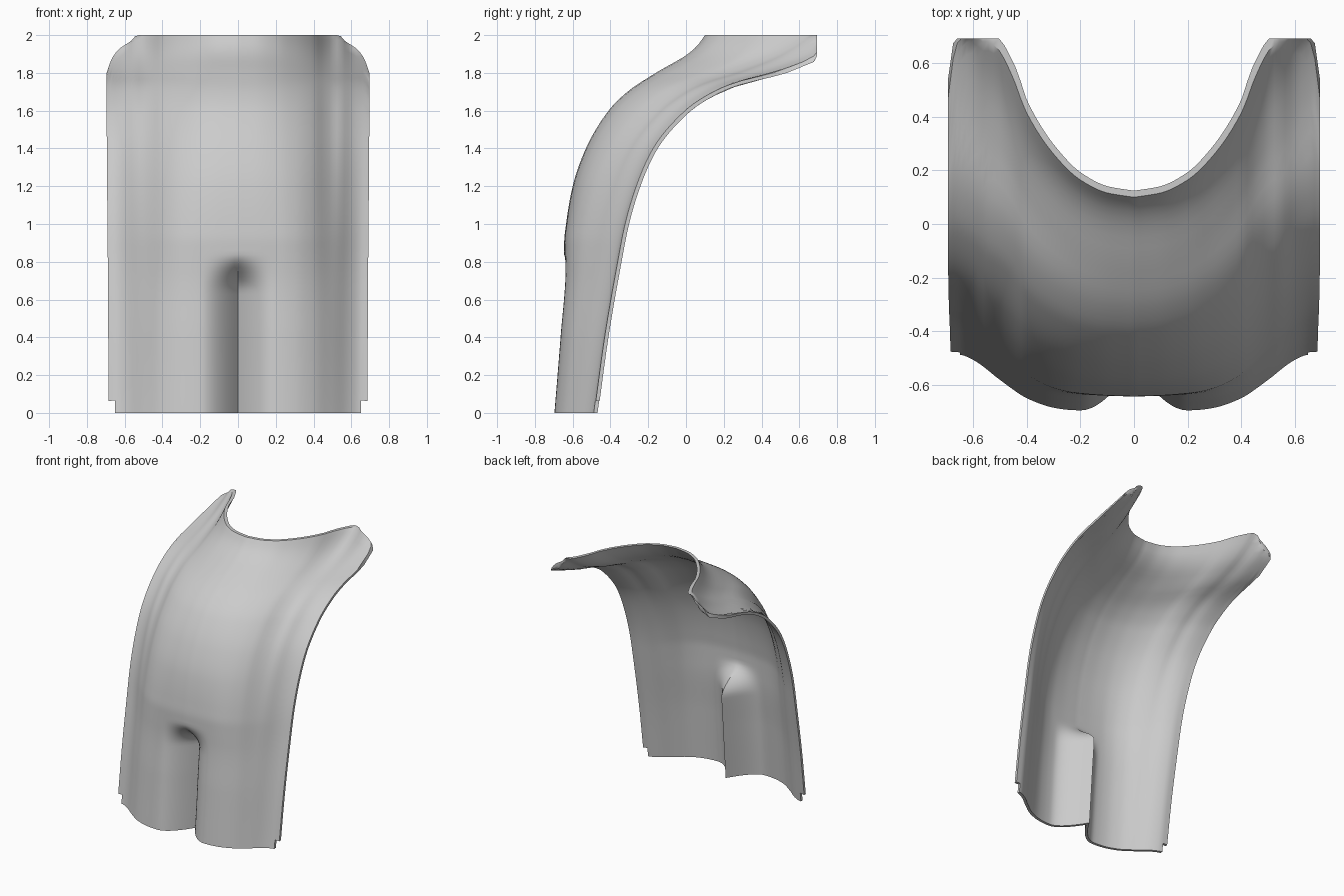
import bpy
import bmesh
import math

cube = bpy.data.objects.get("Cube")
if cube:
    bpy.data.objects.remove(cube, do_unlink=True)


def smooth_curve(points):
    """Return a function running smoothly through (position, value) points."""
    slopes = [(b[1] - a[1]) / (b[0] - a[0]) for a, b in zip(points, points[1:])]
    tangents = [slopes[0]]
    for before, after in zip(slopes, slopes[1:]):
        same_way = before * after > 0
        tangents.append(2 * before * after / (before + after) if same_way else 0)
    tangents.append(slopes[-1])

    def value(position):
        i = 0
        while i < len(points) - 2 and position > points[i + 1][0]:
            i += 1
        (start, low), (end, high) = points[i], points[i + 1]
        span = end - start
        t = min(max((position - start) / span, 0), 1)
        ease = t * t * (3 - 2 * t)
        bend = t * (1 - t) * ((1 - t) * tangents[i] - t * tangents[i + 1])
        return low + (high - low) * ease + span * bend

    return value


# Side profiles: depth at the middle and at the outer edge, by height
middle = smooth_curve([(0, -.7), (.4, -.668), (.75, -.645), (.9, -.645), (1, -.635),
                       (1.2, -.6), (1.4, -.53), (1.6, -.41), (1.7, -.31), (1.8, -.16),
                       (1.9, .01), (1.95, .065), (2, .1)])
edge = smooth_curve([(0, -.485), (.4, -.43), (.8, -.36), (1, -.32), (1.2, -.26),
                     (1.4, -.17), (1.6, 0), (1.7, .15), (1.75, .27), (1.8, .47),
                     (1.88, .7), (2, .92)])

# Cross-sections: share of the edge depth across the width, low and high
low_section = smooth_curve([(0, 0), (.23, .02), (.3, .06), (.4, .22), (.5, .53),
                            (.6, .88), (.65, .98), (.7, 1)])
high_section = smooth_curve([(0, 0), (.1, .02), (.2, .08), (.3, .2), (.4, .39),
                             (.45, .55), (.5, .67), (.54, .72), (.6, .86), (.7, 1)])

# Outline: rounded upper corners and a slightly widening side
top_height = smooth_curve([(0, 2), (.53, 2), (.56, 1.97), (.62, 1.93),
                           (.66, 1.88), (.69, 1.8)])
half_width = smooth_curve([(0, .685), (.6, .688), (1.8, .696), (2, .696)])


def ease_between(start, end, position):
    t = min(max((position - start) / (end - start), 0), 1)
    return t * t * (3 - 2 * t)


def outer_depth(x, z):
    side = abs(x)
    blend = ease_between(.3, 1.9, z)
    share = low_section(side) * (1 - blend) + high_section(side) * blend
    groove = .18 * max(0, 1 - side / .2) ** 1.8
    groove *= 1 - ease_between(.64, .84, z)
    return middle(z) + (edge(z) - middle(z)) * share + groove


def inner_depth(x, z):
    step = .004
    side = max(abs(x), step)
    slope_x = (outer_depth(side + step, z) - outer_depth(side - step, z)) / (2 * step)
    below, above = max(z - step, 0), min(z + step, 2)
    slope_z = (outer_depth(x, above) - outer_depth(x, below)) / (above - below)
    return outer_depth(x, z) + .02 * min(math.hypot(1, slope_x, slope_z), 4)


# Curved shell: outer and inner skins on one grid, closed along the rim
half_columns = [i * .02 for i in range(33)] + [.655, .67, .69]
columns = [-x for x in reversed(half_columns[1:])] + half_columns
rows = 86
bm = bmesh.new()


def add_skin(depth):
    skin = []
    for x in columns:
        line = []
        for row in range(rows + 1):
            z = top_height(abs(x)) * row / rows
            wide = x * half_width(z) / .69
            line.append(bm.verts.new((wide, min(depth(x, z), .693), z)))
        skin.append(line)
    return skin


outer = add_skin(outer_depth)
inner = add_skin(inner_depth)


def is_kept(i, j):
    """Leave a small square notch out of each lower corner."""
    if not (0 <= i < len(columns) - 1 and 0 <= j < rows):
        return False
    return not (j < 3 and i in (0, 1, len(columns) - 3, len(columns) - 2))


for i in range(len(columns) - 1):
    for j in range(rows):
        if not is_kept(i, j):
            continue
        corners = [(i, j), (i + 1, j), (i + 1, j + 1), (i, j + 1)]
        bm.faces.new([outer[a][b] for a, b in corners])
        bm.faces.new([inner[a][b] for a, b in reversed(corners)])
        neighbours = [(i, j - 1), (i + 1, j), (i, j + 1), (i - 1, j)]
        for k, (ni, nj) in enumerate(neighbours):
            if not is_kept(ni, nj):
                (a, b), (c, d) = corners[k], corners[(k + 1) % 4]
                bm.faces.new((outer[c][d], outer[a][b], inner[a][b], inner[c][d]))

loose = [v for v in bm.verts if not v.link_faces]
bmesh.ops.delete(bm, geom=loose, context="VERTS")
bmesh.ops.remove_doubles(bm, verts=bm.verts, dist=.0005)
bmesh.ops.recalc_face_normals(bm, faces=bm.faces)

mesh = bpy.data.meshes.new("curved_shell")
bm.to_mesh(mesh)
bm.free()
shell = bpy.data.objects.new("curved_shell", mesh)
bpy.context.collection.objects.link(shell)

# Plain grey finish
grey = bpy.data.materials.new("plain_grey")
grey.use_nodes = True
colour = (.6, .6, .6, 1)
grey.diffuse_color = colour
grey.node_tree.nodes["Principled BSDF"].inputs["Base Color"].default_value = colour
mesh.materials.append(grey)

bpy.ops.object.select_all(action="DESELECT")
shell.select_set(True)
bpy.context.view_layer.objects.active = shell
bpy.ops.object.shade_smooth_by_angle(angle=math.radians(35))
